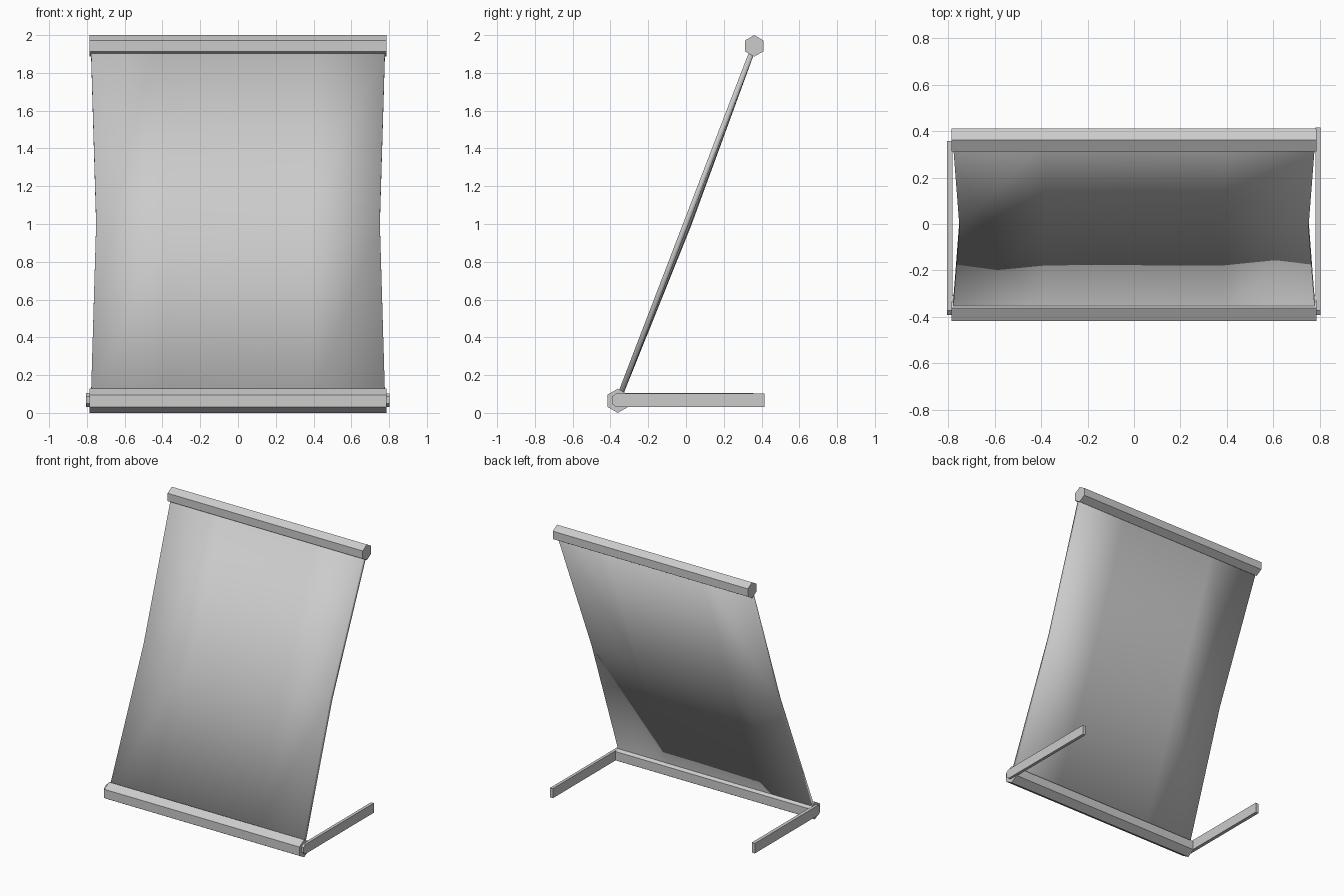
import bpy
import math

if "Cube" in bpy.data.objects:
    bpy.data.objects.remove(bpy.data.objects["Cube"])


def make_object(name, verts, faces):
    mesh = bpy.data.meshes.new(name)
    mesh.from_pydata(verts, [], faces)
    mesh.update()
    ob = bpy.data.objects.new(name, mesh)
    bpy.context.collection.objects.link(ob)
    return ob


def extrude_x(name, profile, x0, x1):
    """Prism along x from a (y, z) profile."""
    n = len(profile)
    verts = [(x, y, z) for x in (x0, x1) for y, z in profile]
    faces = [(i, (i + 1) % n, n + (i + 1) % n, n + i) for i in range(n)]
    faces += [tuple(reversed(range(n))), tuple(range(n, 2 * n))]
    ob = make_object(name, verts, faces)
    # consistent outward normals
    import bmesh
    bm = bmesh.new()
    bm.from_mesh(ob.data)
    bmesh.ops.recalc_face_normals(bm, faces=bm.faces)
    bm.to_mesh(ob.data)
    bm.free()
    return ob


def hexagon(cy, cz, r):
    return [(cy + r * math.sin(math.radians(60 * i)),
             cz + r * math.cos(math.radians(60 * i))) for i in range(6)]


LOW, HIGH = (-0.361, 0.064), (0.361, 1.943)

# hexagonal rails that hold the sheet
extrude_x("bottom_rail", hexagon(*LOW, 0.064), -0.785, 0.785)
extrude_x("top_rail", hexagon(*HIGH, 0.057), -0.785, 0.785)

# floor legs with chamfered front ends, the left one a little shorter
for name, x0, x1, back, top in (("right_leg", 0.78, 0.802, 0.415, 0.102),
                                ("left_leg", -0.805, -0.78, 0.358, 0.105)):
    profile = [(-0.371, 0.032), (back, 0.032), (back, top), (-0.371, top),
               (-0.392, 0.087), (-0.392, 0.049)]
    extrude_x(name, profile, x0, x1)

# leaning sheet, pinched and slightly sagging at mid height
dy, dz = HIGH[0] - LOW[0], HIGH[1] - LOW[1]
length = math.hypot(dy, dz)
ny, nz = dz / length, -dy / length      # direction out of the back
cols, rows = 5, 3
verts, faces = [], []
for r in range(rows):
    t = r / (rows - 1)
    mid = 1 - abs(2 * t - 1)
    for c in range(cols):
        u = 2 * c / (cols - 1) - 1
        off = 0.016 * mid * (1 - u * u)
        verts.append((u * (0.779 - 0.028 * mid),
                      LOW[0] + dy * t + ny * off,
                      LOW[1] + dz * t + nz * off))
for r in range(rows - 1):
    for c in range(cols - 1):
        i = r * cols + c
        faces.append((i, i + 1, i + cols + 1, i + cols))
sheet = make_object("sheet", verts, faces)
solid = sheet.modifiers.new("thickness", 'SOLIDIFY')
solid.thickness = 0.028
solid.offset = 0
bpy.context.view_layer.objects.active = sheet
sheet.select_set(True)
bpy.ops.object.shade_smooth_by_angle(angle=math.radians(30))
